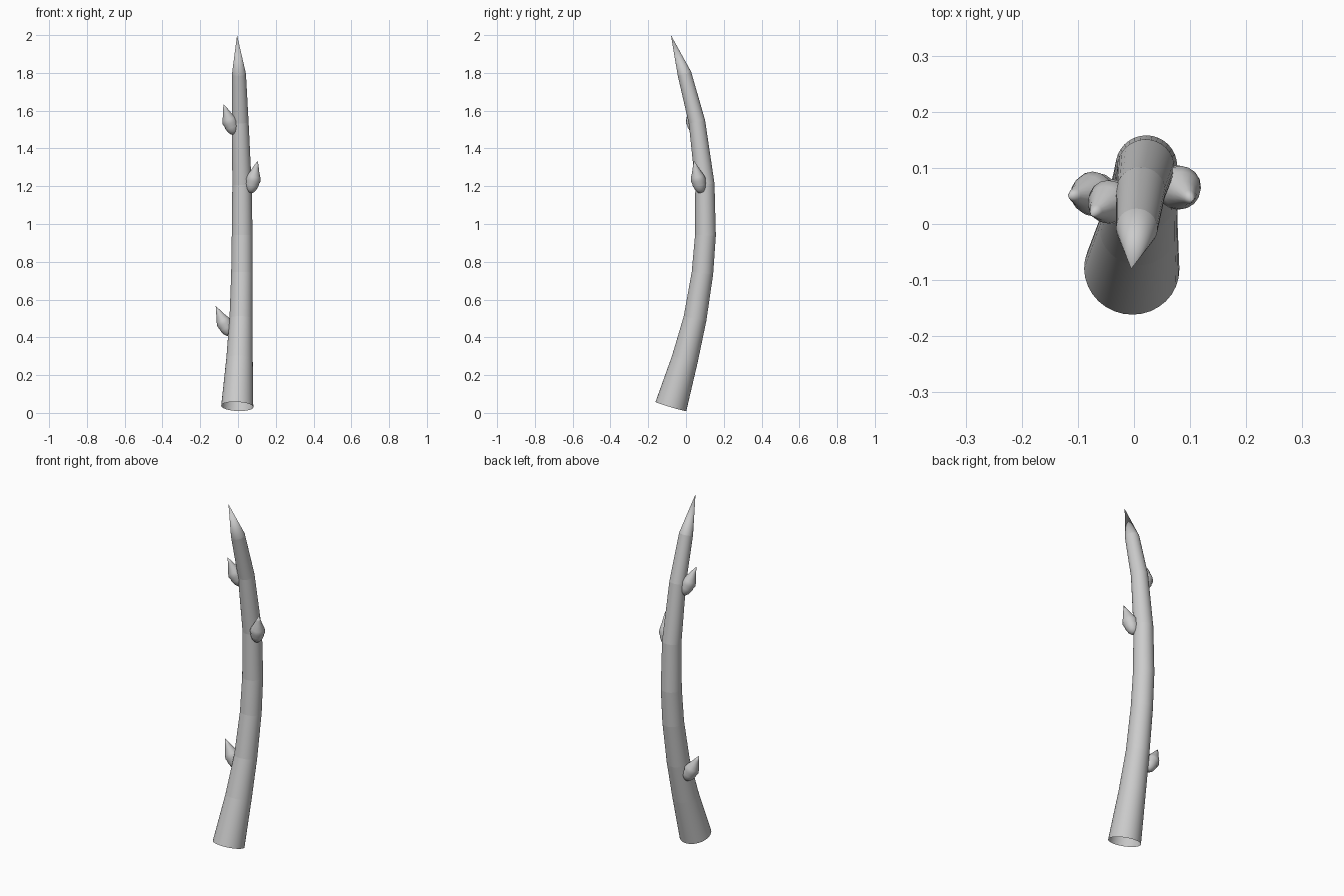
import bpy, bmesh, math
from mathutils import Vector

cube = bpy.data.objects.get("Cube")
if cube:
    bpy.data.objects.remove(cube)

grey = bpy.data.materials.new("bark_grey")
grey.use_nodes = True
colour = (0.6, 0.6, 0.6, 1)
grey.diffuse_color = colour
bsdf = grey.node_tree.nodes["Principled BSDF"]
bsdf.inputs["Base Color"].default_value = colour
bsdf.inputs["Roughness"].default_value = 0.8


def loft(name, centres, radii, sides, crisp_rings=False):
    """Skin circles set square to a path; a zero radius closes to a point."""
    bm = bmesh.new()
    pts = [Vector(c) for c in centres]
    rings = []
    for i, (p, r) in enumerate(zip(pts, radii)):
        if r == 0:
            rings.append([bm.verts.new(p)])
            continue
        before, after = pts[max(i - 1, 0)], pts[min(i + 1, len(pts) - 1)]
        axis = (after - before).normalized()
        u = Vector((0, 1, 0)).cross(axis).normalized()
        v = axis.cross(u)
        rings.append([bm.verts.new(p + r * (math.cos(a) * u + math.sin(a) * v))
                      for a in (math.tau * k / sides for k in range(sides))])
    for low, high in zip(rings, rings[1:]):
        for k in range(sides):
            n = (k + 1) % sides
            if len(low) == 1:
                bm.faces.new((low[0], high[n], high[k]))
            elif len(high) == 1:
                bm.faces.new((low[k], low[n], high[0]))
            else:
                bm.faces.new((low[k], low[n], high[n], high[k]))
    bmesh.ops.recalc_face_normals(bm, faces=bm.faces)
    for f in bm.faces:
        f.smooth = True
    # Crisp rings keep the stem's sections distinct along its length
    if crisp_rings:
        for ring in rings:
            if len(ring) > 1:
                for k in range(sides):
                    bm.edges.get((ring[k - 1], ring[k])).smooth = False
    mesh = bpy.data.meshes.new(name)
    bm.to_mesh(mesh)
    bm.free()
    mesh.materials.append(grey)
    obj = bpy.data.objects.new(name, mesh)
    bpy.context.collection.objects.link(obj)
    return obj


# Curved, tapering stem: open at the cut foot, pointed at the top
stem_path = [(-0.004, -0.08, 0.034), (0.008, -0.006, 0.285), (0.016, 0.048, 0.5),
             (0.021, 0.087, 0.74), (0.022, 0.103, 0.94), (0.021, 0.1, 1.21),
             (0.012, 0.058, 1.54), (0.005, -0.008, 1.795), (-0.005, -0.08, 2.0)]
stem_radii = [0.085, 0.07, 0.061, 0.057, 0.055, 0.051, 0.044, 0.037, 0]
loft("stem", stem_path, stem_radii, 32, True)

# Buds: cupped base, small ridge, swollen middle and a drawn-out tip
bud_profile = [(0, 0), (0.03, 0.017), (0.12, 0.028), (0.27, 0.036), (0.31, 0.035),
               (0.41, 0.04), (0.53, 0.034), (0.68, 0.022), (0.84, 0.012), (1, 0)]
buds = {"lower_bud": ((-0.042, 0.056, 0.41), (-0.118, 0.05, 0.565)),
        "middle_bud": ((0.064, 0.08, 1.165), (0.104, 0.042, 1.335)),
        "upper_bud": ((-0.02, 0.055, 1.475), (-0.077, 0.016, 1.635))}
for name, (base, tip) in buds.items():
    base, tip = Vector(base), Vector(tip)
    loft(name, [base.lerp(tip, t) for t, r in bud_profile],
         [r for t, r in bud_profile], 16)
